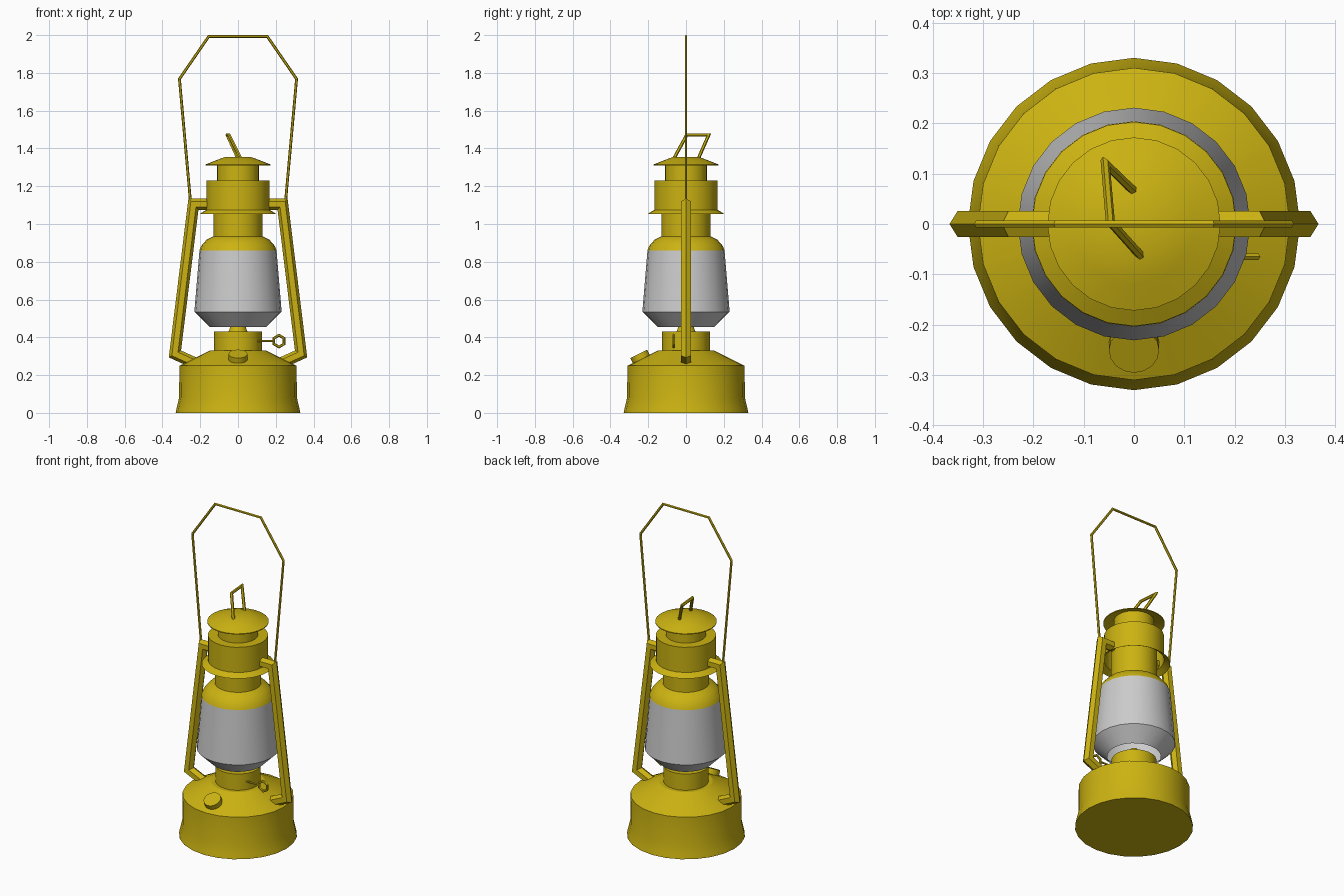
import bpy, bmesh, math
from mathutils import Vector, Matrix

if "Cube" in bpy.data.objects:
    bpy.data.objects.remove(bpy.data.objects["Cube"])

paint = bpy.data.materials.new("yellow_paint")
paint.diffuse_color = (0.6, 0.45, 0.006, 1)
paint.use_nodes = True
paint.node_tree.nodes["Principled BSDF"].inputs["Base Color"].default_value = paint.diffuse_color


def finish(bm, name, mat=paint, closed=True, smooth=True):
    if closed:
        bmesh.ops.recalc_face_normals(bm, faces=bm.faces)
    me = bpy.data.meshes.new(name)
    bm.to_mesh(me)
    bm.free()
    ob = bpy.data.objects.new(name, me)
    bpy.context.collection.objects.link(ob)
    if mat:
        me.materials.append(mat)
    if smooth:
        bpy.ops.object.select_all(action='DESELECT')
        ob.select_set(True)
        bpy.context.view_layer.objects.active = ob
        bpy.ops.object.shade_smooth_by_angle(angle=math.radians(25))
    return ob


def lathe(name, profile, mat=paint, n=24, cap_ends="both"):
    """Revolve (radius, z) points, bottom to top; optionally close the ends."""
    bm = bmesh.new()
    rings = [[bm.verts.new((r * math.sin(2 * math.pi * i / n),
                            -r * math.cos(2 * math.pi * i / n), z))
              for i in range(n)] for r, z in profile]
    for a, b in zip(rings, rings[1:]):
        for i in range(n):
            j = (i + 1) % n
            bm.faces.new((a[i], a[j], b[j], b[i]))
    if cap_ends == "both":
        bm.faces.new(rings[0][::-1])
    if cap_ends in ("both", "top"):
        bm.faces.new(rings[-1])
    return finish(bm, name, mat, closed=cap_ends == "both")


def tube(name, points, normal, r, n=6, loop=False):
    """Sweep an n-sided section along a path with mitred corners."""
    pts = [Vector(p) for p in points]
    N = Vector(normal).normalized()
    bm = bmesh.new()
    rings = []
    for k, p in enumerate(pts):
        prev = pts[k - 1] if k or loop else None
        nxt = pts[(k + 1) % len(pts)] if k < len(pts) - 1 or loop else None
        din = (p - prev).normalized() if prev else (nxt - p).normalized()
        dout = (nxt - p).normalized() if nxt else din
        t = (din + dout).normalized()
        side = t.cross(N).normalized() / max(t.dot(din), 0.5)
        rings.append([bm.verts.new(p + r * (math.cos(2 * math.pi * i / n) * side
                                            + math.sin(2 * math.pi * i / n) * N))
                      for i in range(n)])
    pairs = list(zip(rings, rings[1:]))
    if loop:
        pairs.append((rings[-1], rings[0]))
    else:
        bm.faces.new(rings[0])
        bm.faces.new(rings[-1])
    for a, b in pairs:
        for i in range(n):
            j = (i + 1) % n
            bm.faces.new((a[i], a[j], b[j], b[i]))
    return finish(bm, name, smooth=False)


# Fuel tank with flared foot and sloping top
lathe("fuel_tank", [(0.33, 0), (0.326, 0.02), (0.312, 0.08), (0.31, 0.25), (0.15, 0.33)])

# Burner collar and wick holder
lathe("burner_collar", [(0.126, 0.30), (0.126, 0.43)])
lathe("wick_holder", [(0.052, 0.425), (0.035, 0.47), (0.02, 0.50)])

# Open-bottomed glass chimney
lathe("glass", [(0.15, 0.455), (0.231, 0.535), (0.204, 0.86)], mat=None, cap_ends="none")

# Metal shoulder over the glass and neck above it
lathe("shoulder", [(0.204, 0.86), (0.194, 0.885), (0.165, 0.918), (0.13, 0.935), (0.13, 1.23)],
      cap_ends="top")

# Hood with lower brim, open underneath
lathe("hood", [(0.203, 1.053), (0.168, 1.075), (0.168, 1.23)], cap_ends="top")
lathe("chimney_pipe", [(0.112, 1.225), (0.112, 1.33)])
lathe("chimney_cap", [(0.065, 1.346), (0.172, 1.310), (0.172, 1.315), (0.12, 1.336), (0.065, 1.356)])

# Side tubes, mirrored
for s, side in ((-1, "left"), (1, "right")):
    tube(side + "_side_tube",
         [(s * x, 0, z) for x, z in ((0.15, 1.105), (0.236, 1.105), (0.334, 0.312), (0.23, 0.265))],
         (0, 1, 0), 0.03)

# Wire carrying handle
half = [(0.25, 1.10), (0.31, 1.768), (0.155, 1.993)]
path = [(-x, 0, z) for x, z in half] + [(x, 0, z) for x, z in reversed(half)]
tube("carrying_handle", path, (0, 1, 0), 0.0075)

# Tilted wire loop on the cap
tube("cap_loop", [(0.015, -0.065, 1.345), (-0.047, 0.004, 1.471),
                  (-0.057, 0.12, 1.471), (0.0, 0.065, 1.345)],
     (0.9, 0.05, 0.42), 0.009)

# Filler cap lying on the tank slope
bm = bmesh.new()
bmesh.ops.create_cone(bm, cap_ends=True, segments=16, radius1=0.05, radius2=0.05, depth=0.035,
                      matrix=Matrix.Translation((0, -0.243, 0.297))
                      @ Matrix.Rotation(math.radians(26.6), 4, 'X'))
finish(bm, "filler_cap")

# Wick adjuster: rod and ring
tube("wick_rod", [(0.09, -0.065, 0.38), (0.188, -0.065, 0.38)], (0, 1, 0), 0.006)
ring = [(0.217 + 0.031 * math.sin(a), -0.065, 0.38 + 0.031 * math.cos(a))
        for a in (k * math.pi / 3 for k in range(6))]
tube("wick_ring", ring, (0, 1, 0), 0.007, loop=True)
